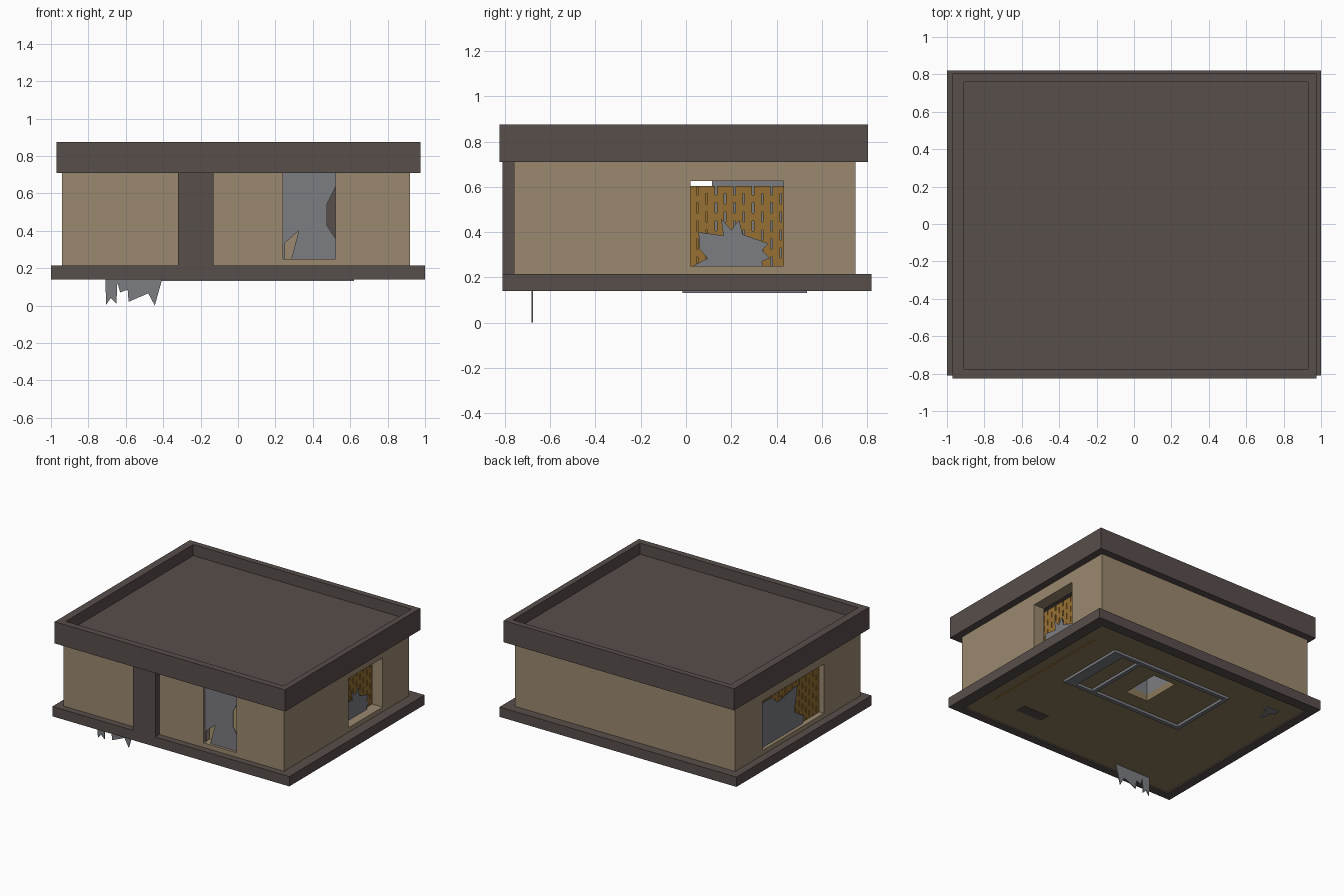
import bpy, bmesh
from mathutils import Vector

if "Cube" in bpy.data.objects:
    bpy.data.objects.remove(bpy.data.objects["Cube"])


def material(name, r, g, b):
    m = bpy.data.materials.new(name)
    m.diffuse_color = (r, g, b, 1)
    m.use_nodes = True
    m.node_tree.nodes["Principled BSDF"].inputs["Base Color"].default_value = m.diffuse_color
    return m


DARK = material("dark_brown", .098, .077, .07)
TAN = material("tan_plaster", .33, .25, .16)
FLOOR = material("floor_tan", .26, .19, .10)
GREY = material("glass_grey", .2, .205, .225)
WOOD = material("ochre_board", .305, .16, .032)


def finish(name, bm, mat=None):
    bmesh.ops.recalc_face_normals(bm, faces=bm.faces)
    me = bpy.data.meshes.new(name)
    bm.to_mesh(me)
    bm.free()
    ob = bpy.data.objects.new(name, me)
    bpy.context.collection.objects.link(ob)
    if mat:
        me.materials.append(mat)
    return ob


def boxes(name, spans, mat=None):
    # each span is (x0, x1, y0, y1, z0, z1)
    bm = bmesh.new()
    for x0, x1, y0, y1, z0, z1 in spans:
        vs = bmesh.ops.create_cube(bm, size=1)["verts"]
        size = Vector((x1 - x0, y1 - y0, z1 - z0))
        mid = Vector((x0 + x1, y0 + y1, z0 + z1)) / 2
        for v in vs:
            v.co = v.co * size + mid
    return finish(name, bm, mat)


def cut(ob, *span):
    tool = boxes(ob.name + "_cutter", [span], ob.data.materials[0])
    tool.hide_render = True
    tool.hide_viewport = True
    mod = ob.modifiers.new("cut", "BOOLEAN")
    mod.operation = "DIFFERENCE"
    mod.solver = "EXACT"
    mod.object = tool


def sheet(name, outline, axis, pos, thick=.006):
    # jagged flat pane, outline in (x, z) or (y, z)
    bm = bmesh.new()

    def put(u, z):
        return (u, pos, z) if axis == "y" else (pos, u, z)
    f = bm.faces.new([bm.verts.new(put(u, z)) for u, z in outline])
    ext = bmesh.ops.extrude_face_region(bm, geom=[f])["geom"]
    off = Vector((0, thick, 0) if axis == "y" else (thick, 0, 0))
    bmesh.ops.translate(bm, verts=[v for v in ext if isinstance(v, bmesh.types.BMVert)], vec=off)
    return finish(name, bm, GREY)


def slotted_board(name, x, y0, y1, z0, z1):
    # vertical strips joined by staggered bridges, leaving dashed slots
    spans = []
    pitch, gap = .041, .008
    n = round((y1 - y0) / pitch)
    for i in range(n):
        y = y0 + i * pitch
        spans.append((x, x + .01, y, y + pitch - gap, z0, z1))
        if i == n - 1:
            break
        z = z0
        k = z0 + (.02 if i % 2 else .06)
        while k < z1:
            spans.append((x, x + .01, y + pitch - gap, y + pitch, z, min(k, z1)))
            z = k + .045
            k += .08
        if z < z1:
            spans.append((x, x + .01, y + pitch - gap, y + pitch, z, z1))
    return boxes(name, spans, WOOD)


# base plinth ring and recessed floor
base = boxes("base_plinth", [(-1, 1, -.81, .82, .14, .215)], DARK)
cut(base, -.93, .91, -.75, .74, .1, .3)
floor = boxes("floor_plate", [(-.93, .91, -.75, .74, .15, .205)], FLOOR)
cut(floor, -.01, .18, .13, .43, .1, .3)

# walls with door and side windows
walls = boxes("walls", [(-.94, .92, -.76, .75, .2, .715)], TAN)
cut(walls, -.90, .83, -.68, .70, .1, .8)
cut(walls, .24, .52, -.9, -.6, .25, .8)
cut(walls, .7, 1.0, .02, .43, .25, .625)
cut(walls, -1.1, -.8, -.32, .42, .25, .625)

# front pilaster
boxes("front_pilaster", [(-.32, -.13, -.81, -.75, .21, .715)], DARK)

# roof with parapet
roof = boxes("roof", [(-.97, .975, -.825, .805, .71, .875)], DARK)
cut(roof, -.91, .93, -.775, .76, .79, 1)

# broken panes
sheet("front_pane", [(.24, .71), (.24, .25), (.25, .25), (.25, .335), (.325, .4), (.285, .25),
                     (.52, .25), (.52, .36), (.475, .43), (.475, .54), (.52, .63), (.52, .71)],
      "y", -.74)
sheet("right_pane", [(.03, .25), (.095, .285), (.06, .325), (.055, .40), (.165, .385), (.155, .46),
                     (.2, .41), (.235, .455), (.25, .39), (.365, .35), (.335, .32), (.37, .285),
                     (.335, .27), (.34, .25)], "x", .845)
sheet("left_pane", [(.42, .25), (.42, .59), (.27, .59), (.2, .525), (-.04, .565), (0, .375),
                    (-.12, .3), (-.1, .25)], "x", -.915)

# jagged shards hanging under the front
sheet("hanging_shards", [(-.71, .16), (-.705, .005), (-.68, .04), (-.65, .01), (-.645, .125),
                         (-.63, .07), (-.59, .085), (-.585, .02), (-.48, .065), (-.445, 0),
                         (-.40, .16)], "y", -.683)

# slotted boards behind the side windows
slotted_board("right_board", .812, -.52, .55, .145, .605)
slotted_board("left_board", -.895, -.45, .52, .16, .605)

# counter footing under the floor
X0, X1, Y0, Y1, W = -.41, .62, -.015, .535, .03
boxes("counter_footing", [(X0, X1, Y0, Y0 + W, .13, .16), (X0, X1, Y1 - W, Y1, .13, .16),
                          (X0, X0 + W, Y0 + W, Y1 - W, .13, .16),
                          (.53, X1, Y0 + W, Y1 - W, .13, .16),
                          (.36, .36 + W, Y0 + W, Y1 - W, .13, .16)], GREY)

# hollow pillar above the floor opening
pillar = boxes("hollow_pillar", [(-.03, .2, .115, .45, .19, .70)], GREY)
cut(pillar, -.01, .18, .13, .43, .1, .66)

# cabinet behind the door and small floor fittings
boxes("cabinet", [(.38, .6, -.55, -.47, .147, .63)], DARK)
boxes("floor_fitting", [(-.80, -.70, .56, .61, .144, .16), (-.77, -.74, .48, .56, .144, .16)], GREY)
